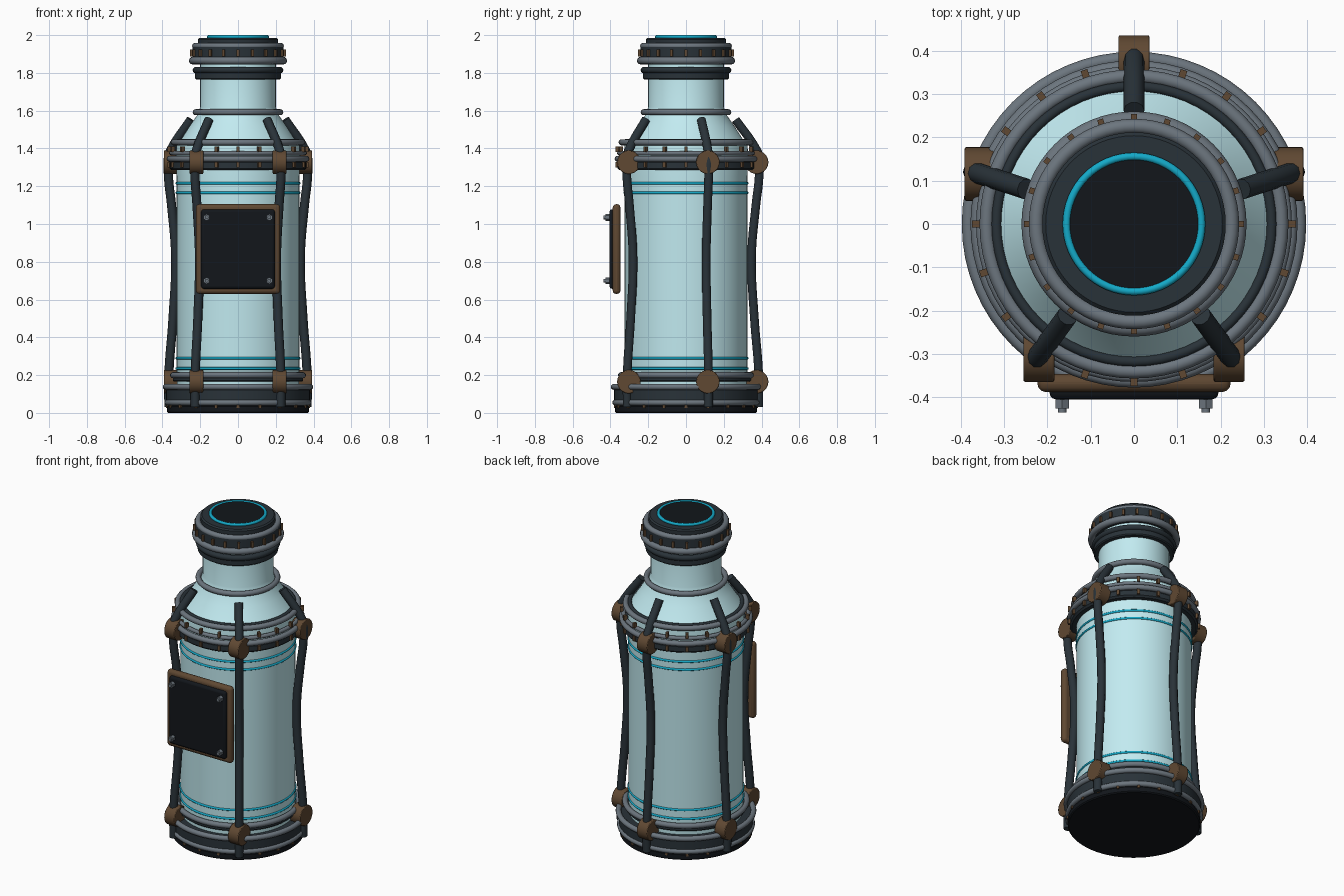
import bpy, bmesh
from math import pi, cos, sin, radians
from mathutils import Matrix, Vector

if "Cube" in bpy.data.objects:
    bpy.data.objects.remove(bpy.data.objects["Cube"])


def material(name, rgb):
    m = bpy.data.materials.new(name)
    m.diffuse_color = (*rgb, 1)
    m.use_nodes = True
    m.node_tree.nodes["Principled BSDF"].inputs["Base Color"].default_value = m.diffuse_color
    return m


GLASS = material("pale_glass", (0.54, 0.83, 0.88))
DARK = material("dark_slate", (0.022, 0.032, 0.04))
STEEL = material("steel", (0.15, 0.18, 0.21))
BROWN = material("bronze", (0.115, 0.065, 0.032))
CYAN = material("cyan", (0.007, 0.40, 0.58))
BLACK = material("black", (0.006, 0.008, 0.011))


def finish(ob, name, mat, angle=35):
    ob.name = name
    ob.data.materials.append(mat)
    bpy.ops.object.select_all(action='DESELECT')
    ob.select_set(True)
    bpy.context.view_layer.objects.active = ob
    bpy.ops.object.shade_smooth_by_angle(angle=radians(angle))
    return ob


def from_bmesh(bm, name, mat):
    bmesh.ops.recalc_face_normals(bm, faces=bm.faces)
    me = bpy.data.meshes.new(name)
    bm.to_mesh(me)
    bm.free()
    ob = bpy.data.objects.new(name, me)
    bpy.context.collection.objects.link(ob)
    return finish(ob, name, mat)


def lathe(name, profile, mat, seg=64):
    """Revolve (radius, z) points around z and close both ends."""
    bm = bmesh.new()
    rings = [[bm.verts.new((r * cos(2 * pi * i / seg), r * sin(2 * pi * i / seg), z))
              for i in range(seg)] for r, z in profile]
    for a, b in zip(rings, rings[1:]):
        for i in range(seg):
            j = (i + 1) % seg
            bm.faces.new((a[i], a[j], b[j], b[i]))
    bm.faces.new(rings[0])
    bm.faces.new(rings[-1])
    return from_bmesh(bm, name, mat)


def ring(name, outer, minor, z, mat):
    bpy.ops.mesh.primitive_torus_add(major_radius=outer - minor, minor_radius=minor,
                                     major_segments=64, minor_segments=12, location=(0, 0, z))
    return finish(bpy.context.object, name, mat, 60)


def band(name, r, z0, z1, mat, b=0.006):
    return lathe(name, [(r - b, z0), (r, z0 + b), (r, z1 - b), (r - b, z1)], mat)


def studs(name, r, z, size, mat, count=20):
    """Small blocks spaced evenly around the axis."""
    bm = bmesh.new()
    for i in range(count):
        m = (Matrix.Rotation(2 * pi * i / count + pi / 2, 4, 'Z') @ Matrix.Translation((r, 0, z))
             @ Matrix.Diagonal((*size, 1)))
        bmesh.ops.create_cube(bm, size=1, matrix=m)
    return from_bmesh(bm, name, mat)


def bevel(ob, width, segments=3):
    m = ob.modifiers.new("bevel", 'BEVEL')
    m.width, m.segments = width, segments


def box(name, lo, hi, mat, width):
    lo, hi = Vector(lo), Vector(hi)
    bm = bmesh.new()
    bmesh.ops.create_cube(bm, size=1, matrix=Matrix.Translation((lo + hi) / 2)
                          @ Matrix.Diagonal((*(hi - lo), 1)))
    ob = from_bmesh(bm, name, mat)
    bevel(ob, width)
    return ob


def cylinder(name, r, depth, loc, rot, mat, sides=32):
    bpy.ops.mesh.primitive_cylinder_add(vertices=sides, radius=r, depth=depth,
                                        location=loc, rotation=rot)
    return finish(bpy.context.object, name, mat)


# Glass vessel: body, sloped shoulder and neck
lathe("glass_body", [(0.32, 0.1), (0.325, 0.2), (0.325, 1.25), (0.33, 1.36), (0.325, 1.42),
                     (0.30, 1.45), (0.255, 1.52), (0.21, 1.585), (0.2, 1.62), (0.2, 1.87)], GLASS)
for i, z in enumerate((0.235, 0.29, 1.165, 1.215)):
    ring(f"glow_line_{i}", 0.331, 0.007, z, CYAN)

# Base
band("base_plate", 0.375, 0, 0.04, BLACK)
ring("base_ring_low", 0.39, 0.016, 0.055, STEEL)
band("base_band", 0.38, 0.06, 0.135, DARK)
ring("base_ring_high", 0.398, 0.016, 0.138, STEEL)
ring("body_ring_low", 0.36, 0.016, 0.2, STEEL)
band("body_band_low", 0.345, 0.165, 0.195, DARK)
studs("base_studs", 0.376, 0.035, (0.012, 0.016, 0.016), BROWN)

# Shoulder bands
band("shoulder_band", 0.362, 1.285, 1.335, DARK, 0.01)
ring("shoulder_ring_low", 0.378, 0.016, 1.345, STEEL)
ring("shoulder_ring_mid", 0.365, 0.012, 1.375, STEEL)
studs("shoulder_studs_low", 0.364, 1.313, (0.02, 0.016, 0.03), BROWN)
studs("shoulder_studs_high", 0.364, 1.395, (0.02, 0.016, 0.03), BROWN)
ring("shoulder_ring_high", 0.357, 0.016, 1.432, STEEL)
ring("shoulder_trim", 0.33, 0.012, 1.438, DARK)
ring("neck_ring", 0.24, 0.016, 1.592, STEEL)

# Neck collar and cap
band("collar_band", 0.228, 1.765, 1.81, DARK)
ring("collar_ring_dark", 0.24, 0.017, 1.815, DARK)
ring("collar_ring_low", 0.26, 0.02, 1.865, STEEL)
band("cap_band", 0.242, 1.86, 1.945, DARK)
studs("cap_studs", 0.244, 1.905, (0.02, 0.014, 0.036), BROWN)
ring("cap_ring_high", 0.243, 0.017, 1.942, STEEL)
band("cap_top", 0.212, 1.94, 1.985, DARK, 0.008)
ring("cap_glow_ring", 0.165, 0.009, 1.991, CYAN)
band("cap_disc", 0.156, 1.97, 1.995, BLACK, 0.002)

# Five cage tubes with a clamp near each end
PATH = [(0.385, 0.03), (0.385, 0.2), (0.362, 0.5), (0.347, 0.82), (0.37, 1.1),
        (0.387, 1.25), (0.386, 1.36), (0.372, 1.395), (0.262, 1.553)]
for i in range(5):
    a = pi / 2 + i * 2 * pi / 5
    cu = bpy.data.curves.new("cage_tube", 'CURVE')
    cu.dimensions = '3D'
    cu.bevel_depth, cu.bevel_resolution = 0.024, 3
    cu.resolution_u, cu.use_fill_caps = 6, True
    sp = cu.splines.new('BEZIER')
    sp.bezier_points.add(len(PATH) - 1)
    for p, (r, z) in zip(sp.bezier_points, PATH):
        p.co = (r * cos(a), r * sin(a), z)
        p.handle_left_type = p.handle_right_type = 'AUTO'
    tube = bpy.data.objects.new("cage_tube", cu)
    bpy.context.collection.objects.link(tube)
    bpy.ops.object.select_all(action='DESELECT')
    tube.select_set(True)
    bpy.context.view_layer.objects.active = tube
    bpy.ops.object.convert(target='MESH')
    finish(bpy.context.object, f"cage_tube_{i}", DARK, 50)
    for z, part in ((0.165, "low"), (1.327, "high")):
        c = cylinder(f"clamp_{part}_{i}", 0.062, 0.072, (0.374 * cos(a), 0.374 * sin(a), z),
                     (0, pi / 2, 0), BROWN)
        bevel(c, 0.004, 2)

# Front panel with corner bolts
box("panel_frame", (-0.223, -0.388, 0.63), (0.223, -0.347, 1.105), BROWN, 0.018)
box("panel_face", (-0.195, -0.405, 0.657), (0.195, -0.37, 1.078), BLACK, 0.014)
for x in (-0.166, 0.166):
    for z in (0.7, 1.035):
        cylinder("panel_bolt", 0.018, 0.025, (x, -0.414, z), (pi / 2, 0, 0), STEEL, 6)
        cylinder("panel_bolt_tip", 0.01, 0.03, (x, -0.421, z), (pi / 2, 0, 0), STEEL, 12)
